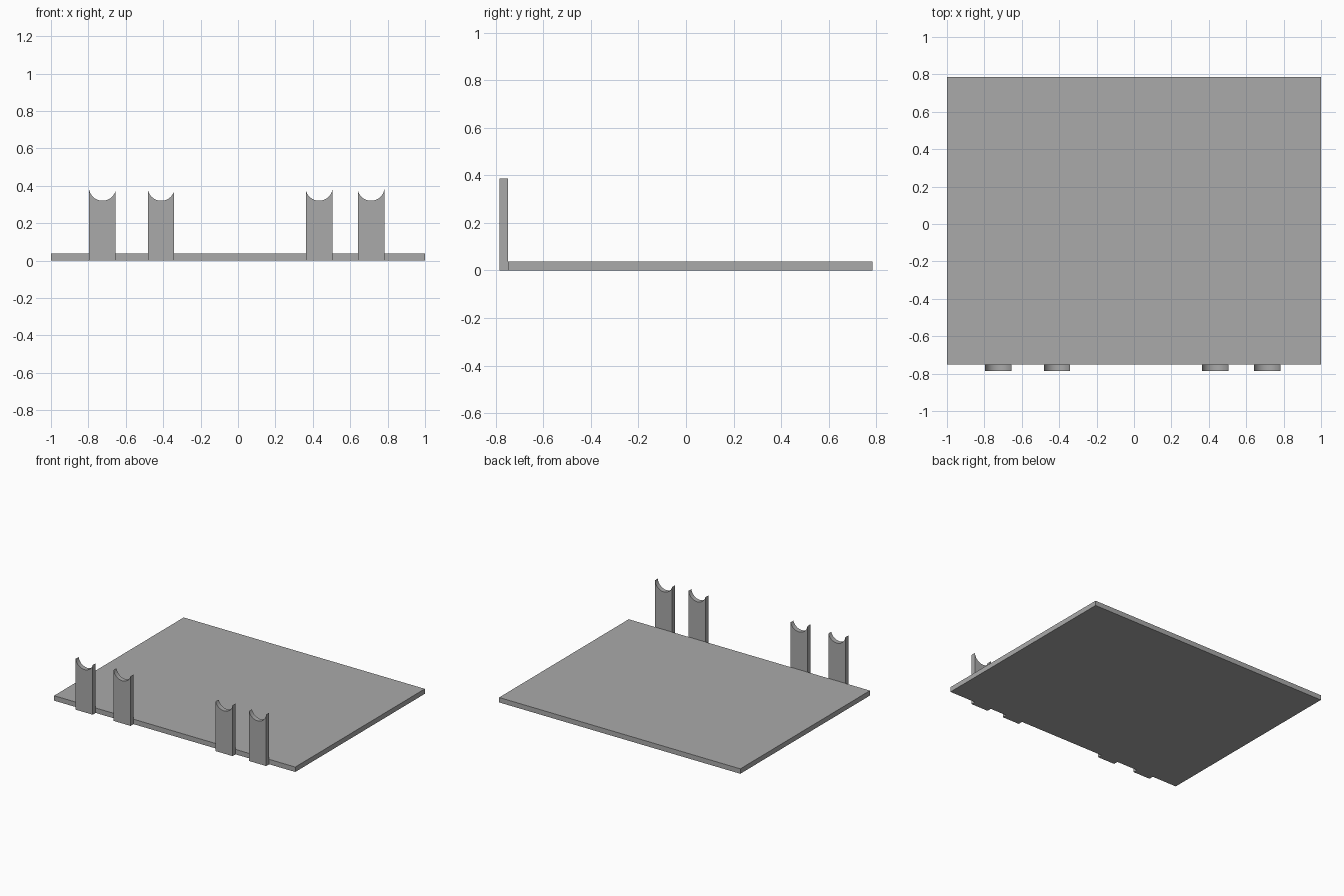
import bpy, bmesh, math

cube = bpy.data.objects.get("Cube")
if cube:
    bpy.data.objects.remove(cube, do_unlink=True)

GREY = (0.4, 0.4, 0.4, 1.0)
grey = bpy.data.materials.new("plain grey")
grey.use_nodes = True
grey.diffuse_color = GREY
grey.node_tree.nodes["Principled BSDF"].inputs["Base Color"].default_value = GREY

FRONT, SEAM, BACK = -0.785, -0.75, 0.785
THICK = 0.037


def extrude_profile(name, profile, y0, y1):
    """Solid made by sweeping an x-z outline from y0 to y1."""
    bm = bmesh.new()
    face = bm.faces.new([bm.verts.new((x, y0, z)) for x, z in profile])
    swept = bmesh.ops.extrude_face_region(bm, geom=[face])
    moved = [v for v in swept["geom"] if isinstance(v, bmesh.types.BMVert)]
    bmesh.ops.translate(bm, verts=moved, vec=(0, y1 - y0, 0))
    bmesh.ops.recalc_face_normals(bm, faces=bm.faces)
    mesh = bpy.data.meshes.new(name)
    bm.to_mesh(mesh)
    bm.free()
    mesh.materials.append(grey)
    obj = bpy.data.objects.new(name, mesh)
    bpy.context.collection.objects.link(obj)
    bpy.ops.object.select_all(action='DESELECT')
    obj.select_set(True)
    bpy.context.view_layer.objects.active = obj
    bpy.ops.object.shade_smooth_by_angle(angle=math.radians(30))
    return obj


def post_profile(x0, x1, shift, steps=24):
    """Upright strip whose top is hollowed by a round cradle."""
    cx, cz, r = (x0 + x1) / 2 + shift, 0.392, 0.0722
    start = math.acos(min(1, (x1 - cx) / r))
    end = math.acos(max(-1, (x0 - cx) / r))
    arc = []
    for i in range(steps + 1):
        a = start + (end - start) * i / steps
        arc.append((cx + r * math.cos(a), cz - r * math.sin(a)))
    return [(x0, 0), (x1, 0)] + arc


# Flat base plate
extrude_profile("base_plate", [(-1, 0), (1, 0), (1, THICK), (-1, THICK)], SEAM, BACK)

# Four cradle posts along the front edge
posts = {
    "outer_right_post": (-0.796, -0.655, 0.001),
    "inner_right_post": (-0.482, -0.341, 0.001),
    "inner_left_post": (0.364, 0.505, -0.001),
    "outer_left_post": (0.641, 0.783, -0.001),
}
for name, (x0, x1, shift) in posts.items():
    extrude_profile(name, post_profile(x0, x1, shift), FRONT, SEAM)
